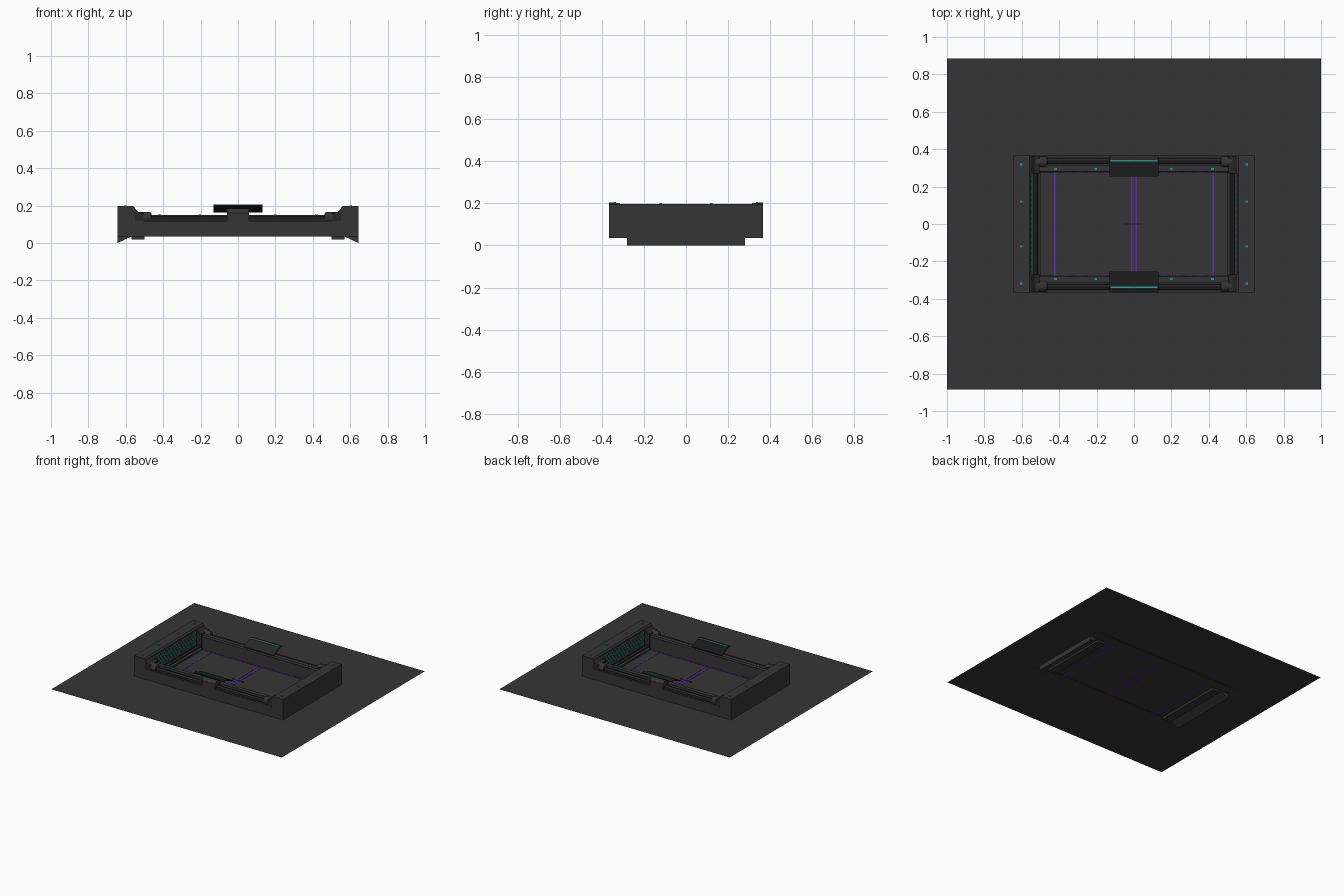
import bpy, bmesh, math
from mathutils import Vector, Matrix

if "Cube" in bpy.data.objects:
    bpy.data.objects.remove(bpy.data.objects["Cube"])


def material(name, col):
    m = bpy.data.materials.new(name)
    m.diffuse_color = (*col, 1)
    m.use_nodes = True
    m.node_tree.nodes["Principled BSDF"].inputs["Base Color"].default_value = m.diffuse_color
    return m


GREY = material("charcoal", (0.036, 0.036, 0.036))
DARK = material("dark_charcoal", (0.020, 0.020, 0.021))
BLACK = material("near_black", (0.010, 0.010, 0.012))
TEAL = material("teal", (0.02, 0.33, 0.26))
PURPLE = material("purple", (0.13, 0.025, 0.50))


def finish(name, bm, mat, smooth=False):
    bmesh.ops.recalc_face_normals(bm, faces=bm.faces)
    me = bpy.data.meshes.new(name)
    bm.to_mesh(me)
    bm.free()
    me.materials.append(mat)
    ob = bpy.data.objects.new(name, me)
    bpy.context.collection.objects.link(ob)
    if smooth:
        bpy.context.view_layer.objects.active = ob
        ob.select_set(True)
        bpy.ops.object.shade_smooth_by_angle()
        ob.select_set(False)
    return ob


def add_box(bm, lo, hi):
    lo, hi = Vector(lo), Vector(hi)
    m = Matrix.Translation((lo + hi) / 2) @ Matrix.Diagonal((*(hi - lo), 1))
    bmesh.ops.create_cube(bm, size=1, matrix=m)


def boxes(name, specs, mat):
    bm = bmesh.new()
    for lo, hi in specs:
        add_box(bm, lo, hi)
    return finish(name, bm, mat)


def extrude(name, profile, axis, a, b, mat, sign=1):
    """Closed (horizontal, z) profile extruded along x or y."""
    bm = bmesh.new()
    place = (lambda h, z, t: (t, h * sign, z)) if axis == 'x' else (lambda h, z, t: (h * sign, t, z))
    face = bm.faces.new([bm.verts.new(place(h, z, a)) for h, z in profile])
    ext = bmesh.ops.extrude_face_region(bm, geom=[face])
    off = Vector((b - a, 0, 0)) if axis == 'x' else Vector((0, b - a, 0))
    bmesh.ops.translate(bm, vec=off, verts=[v for v in ext['geom'] if isinstance(v, bmesh.types.BMVert)])
    return finish(name, bm, mat)


def pipe(name, centre, axis, length, r, mat, segs=12, bevel=0):
    bm = bmesh.new()
    rot = Matrix.Rotation(math.pi / 2, 4, 'Y' if axis == 'x' else 'X')
    bmesh.ops.create_cone(bm, cap_ends=True, segments=segs, radius1=r, radius2=r, depth=length,
                          matrix=Matrix.Translation(centre) @ rot)
    if bevel:
        caps = {e for f in bm.faces if len(f.verts) > 4 for e in f.edges}
        bmesh.ops.bevel(bm, geom=list(caps), offset=bevel, segments=2, affect='EDGES', profile=0.5)
    return finish(name, bm, mat, True)


FLOOR = 0.037

# Large floor sheet
bm = bmesh.new()
bmesh.ops.create_grid(bm, x_segments=1, y_segments=1, size=1,
                      matrix=Matrix.Translation((0, 0, FLOOR)) @ Matrix.Diagonal((1, 0.885, 1, 1)))
finish("floor", bm, GREY)

# Painted field lines, and the small centre mark
boxes("field_lines", [((x - .004, -.275, FLOOR - .002), (x + .004, .275, FLOOR + .002))
                      for x in (-.425, -.013, .013, .425)], PURPLE)
boxes("centre_mark", [((-.05, -.003, FLOOR), (.05, .003, FLOOR + .003))], BLACK)

for s, side in ((-1, "front"), (1, "back")):
    # Side rail with a stepped groove on its outer edge
    rail = [(.365, .035), (.365, .118), (.315, .118), (.315, .15), (.282, .15), (.275, .14), (.275, .035)]
    extrude(side + "_rail", rail, 'x', -.56, .56, GREY, s)
    pipe(side + "_rail_pipe", (0, s * .337, .127), 'x', 1.0, .016, DARK)

    # Glow dashes along the foot of the inner wall
    dashes = []
    for i in range(14):
        x = -.44 + i * .065
        ys = sorted((s * .272, s * .276))
        dashes.append(((x, ys[0], FLOOR), (x + .035, ys[1], FLOOR + .008)))
    boxes(side + "_wall_dashes", dashes, PURPLE)

    # Small lamps on the rail top
    boxes(side + "_rail_lamps", [((x - .007, s * .295 - .005, .149), (x + .007, s * .295 + .005, .153))
                                 for x in (-.42, -.205, .2, .42)], TEAL)

    # Board: support, tilted plate, top lip and glowing strip
    extrude(side + "_board_support", [(.365, .036), (.365, .16), (.34, .185), (.295, .165), (.295, .036)],
            'x', -.058, .058, GREY, s)
    extrude(side + "_board", [(.255, .163), (.255, .170), (.337, .205), (.365, .203), (.365, .196), (.339, .196)],
            'x', -.13, .13, BLACK if s < 0 else DARK, s)
    extrude(side + "_board_strip", [(.333, .2025), (.333, .2065), (.342, .2070), (.342, .2025)],
            'x', -.125, .125, TEAL, s)

for s, side in ((-1, "left"), (1, "right")):
    # End block and the wedge below it
    extrude(side + "_end_block", [(.645, .036), (.645, .197), (.56, .197), (.55, .187), (.55, .036)],
            'y', -.365, .365, GREY, s)
    extrude(side + "_end_wedge", [(.645, 0), (.645, .04), (.57, .04), (.57, .035)], 'y', -.28, .28, GREY, s)

    # Bar and pipe along the foot of the end wall
    extrude(side + "_end_bar", [(.57, .02), (.57, .05), (.53, .06), (.50, .05), (.50, .02)],
            'y', -.278, .278, GREY, s)
    pipe(side + "_end_pipe", (s * .525, 0, .062), 'y', .55, .012, DARK)

    # Lamps on the end block
    boxes(side + "_end_lamps", [((s * .603 - .007, y - .006, .196), (s * .603 + .007, y + .006, .202))
                                for y in (-.32, -.12, .12, .32)], TEAL)

    # Staggered grid of dots on the inner end wall
    xs = sorted((s * .546, s * .551))
    dots = []
    for row in range(5):
        z = .085 + row * .021
        for i in range(17 - row % 2):
            y = -.256 + i * .032 + (row % 2) * .016
            dots.append(((xs[0], y - .006, z - .005), (xs[1], y + .006, z + .005)))
    boxes(side + "_wall_dots", dots, TEAL)

    # Corner blocks with rounded caps over the rail pipes
    for t, end in ((-1, "front"), (1, "back")):
        ys = sorted((t * .27, t * .364))
        extrude(f"{side}_{end}_corner", [(.562, .036), (.562, .196), (.532, .166), (.505, .16), (.505, .036)],
                'y', ys[0], ys[1], DARK, s)
        pipe(f"{side}_{end}_pipe_cap", (s * .5, t * .332, .136), 'x', .075, .030, GREY, 16, .012)
